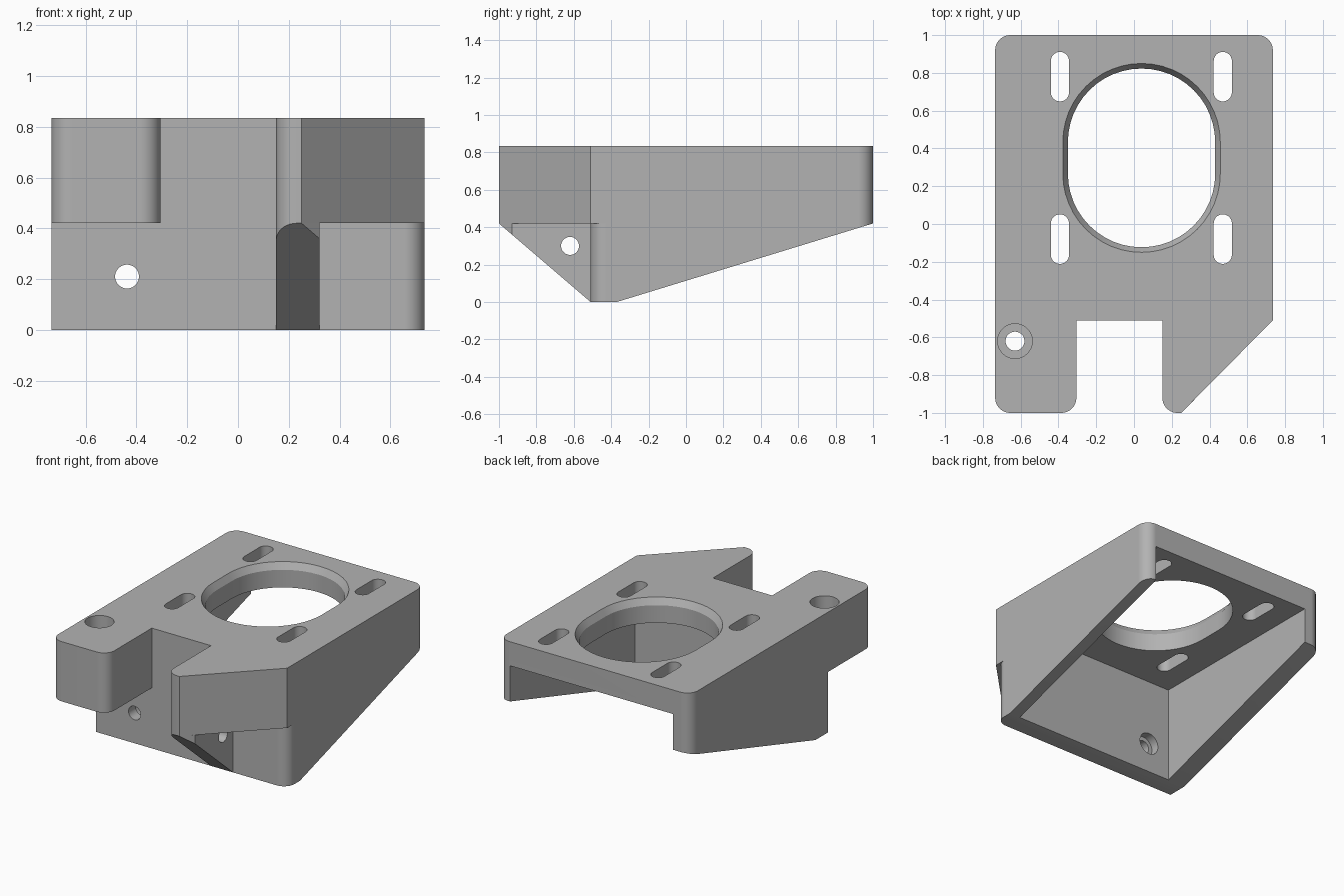
import bpy, bmesh, math
from mathutils import Vector

if "Cube" in bpy.data.objects:
    bpy.data.objects.remove(bpy.data.objects["Cube"])

grey = bpy.data.materials.new("matte_grey")
grey.use_nodes = True
grey.diffuse_color = (0.45, 0.45, 0.45, 1)
grey.node_tree.nodes["Principled BSDF"].inputs["Base Color"].default_value = grey.diffuse_color

MAP = {"X": lambda u, v, w: (w, u, v),
       "Y": lambda u, v, w: (u, w, v),
       "Z": lambda u, v, w: (u, v, w)}


def loft(name, rings, axis="Z"):
    """Closed solid through (profile, offset) rings along an axis."""
    bm = bmesh.new()
    loops = [[bm.verts.new(MAP[axis](u, v, w)) for u, v in pts] for pts, w in rings]
    n = len(loops[0])
    for a, b in zip(loops, loops[1:]):
        for i in range(n):
            j = (i + 1) % n
            bm.faces.new((a[i], a[j], b[j], b[i]))
    bm.faces.new(loops[0])
    bm.faces.new(loops[-1])
    bmesh.ops.recalc_face_normals(bm, faces=bm.faces)
    mesh = bpy.data.meshes.new(name)
    bm.to_mesh(mesh)
    bm.free()
    mesh.materials.append(grey)
    ob = bpy.data.objects.new(name, mesh)
    bpy.context.collection.objects.link(ob)
    return ob


def prism(name, pts, lo, hi, axis="Z"):
    return loft(name, [(pts, lo), (pts, hi)], axis)


def rounded(corners, steps=10):
    """Polygon from (x, y, fillet radius) corners."""
    out = []
    for i, (x, y, r) in enumerate(corners):
        p = Vector((x, y))
        if not r:
            out.append((x, y))
            continue
        d1 = (Vector(corners[i - 1][:2]) - p).normalized()
        d2 = (Vector(corners[(i + 1) % len(corners)][:2]) - p).normalized()
        half = d1.angle(d2) / 2
        c = p + (d1 + d2).normalized() * (r / math.sin(half))
        start = p + d1 * (r / math.tan(half)) - c
        end = p + d2 * (r / math.tan(half)) - c
        for k in range(steps + 1):
            t = k / steps
            ang = start.angle(end)
            v = (start * math.sin((1 - t) * ang) + end * math.sin(t * ang)) / math.sin(ang)
            out.append(tuple(c + v))
    return out


def slot(x, y, r, half=0.0, steps=24):
    """Circle, or a slot stretched along the second axis."""
    pts = []
    for side, first in ((1, 0), (-1, math.pi)):
        for k in range(steps + (1 if half else 0)):
            a = first + math.pi * k / steps
            pts.append((x + r * math.cos(a), y + side * half + r * math.sin(a)))
    return pts


def combine(target, other, operation):
    mod = target.modifiers.new("combine", "BOOLEAN")
    mod.operation, mod.solver, mod.object = operation, "EXACT", other
    bpy.context.view_layer.objects.active = target
    bpy.ops.object.modifier_apply(modifier=mod.name)
    bpy.data.objects.remove(other)


W, FRONT, WALL, MID, TOP, R = 0.735, -1.0, -0.51, 0.42, 0.835, 0.08
PLATE = TOP - 0.167

# Upper slab with the square arm and the chamfered arm
bracket = prism("motor_bracket", rounded([
    (-W, FRONT, R), (-0.305, FRONT, R), (-0.305, WALL, 0), (0.15, WALL, 0),
    (0.15, FRONT, R), (0.25, FRONT, 0), (W, WALL, 0), (W, 1, R), (-W, 1, R)]), MID, TOP)

# Lower box
combine(bracket, prism("lower_box", rounded([
    (-W, WALL, 0), (W, WALL, R), (W, 1, R), (-W, 1, R)]), 0, MID), "UNION")

# Sloped gusset under the chamfered arm
gusset = prism("gusset", rounded([
    (0.15, FRONT, R), (0.25, FRONT, 0), (0.32, -0.93, 0),
    (0.32, -0.45, 0), (0.15, -0.45, 0)]), 0, MID)
rise = MID / (WALL - FRONT)
combine(gusset, prism("gusset_slope", [
    (-1.2, rise * (1.2 + WALL)), (-0.3, rise * (WALL + 0.3)), (-1.2, -0.3)],
    -1, 1, "X"), "DIFFERENCE")
combine(bracket, gusset, "UNION")

# Open cavity, then the slope under the side walls
slope = MID / 1.37
cutters = [
    prism("cavity", [(-0.6, -0.37), (0.652, -0.37), (0.652, 1.2), (-0.6, 1.2)], -0.2, PLATE),
    prism("underside_slope", [(-1.2, -0.83 * slope), (1.2, 1.57 * slope), (1.2, -0.4)],
          -1, 1, "X"),
]

# Large stretched opening with a chamfered rim
cutters.append(loft("main_opening", [
    (slot(0.04, 0.35, 0.39, 0.083), 0.5),
    (slot(0.04, 0.35, 0.39, 0.083), TOP - 0.045),
    (slot(0.04, 0.35, 0.417, 0.083), TOP),
    (slot(0.04, 0.35, 0.444, 0.083), TOP + 0.045)]))

# Four mounting slots
for x in (-0.392, 0.47):
    for y in (-0.08, 0.78):
        cutters.append(prism("mounting_slot", slot(x, y, 0.048, 0.083), 0.5, 1))

# Screw holes and their counterbores
cutters += [
    prism("arm_hole", slot(-0.63, -0.62, 0.05), 0.2, 1),
    prism("arm_counterbore", slot(-0.63, -0.62, 0.092), TOP - 0.14, 1),
    prism("gusset_hole", slot(-0.62, 0.30, 0.048), 0.1, 0.4, "X"),
    prism("wall_hole", slot(-0.437, 0.21, 0.047), -0.7, -0.2, "Y"),
    prism("wall_counterbore", slot(-0.437, 0.21, 0.075), -0.43, -0.2, "Y"),
]
for c in cutters:
    combine(bracket, c, "DIFFERENCE")

# Smooth fillets, flat planes
bpy.ops.object.select_all(action="DESELECT")
bracket.select_set(True)
bpy.context.view_layer.objects.active = bracket
bpy.ops.object.shade_smooth_by_angle(angle=math.radians(25))
weighted = bracket.modifiers.new("weighted_normals", "WEIGHTED_NORMAL")
weighted.keep_sharp = True
